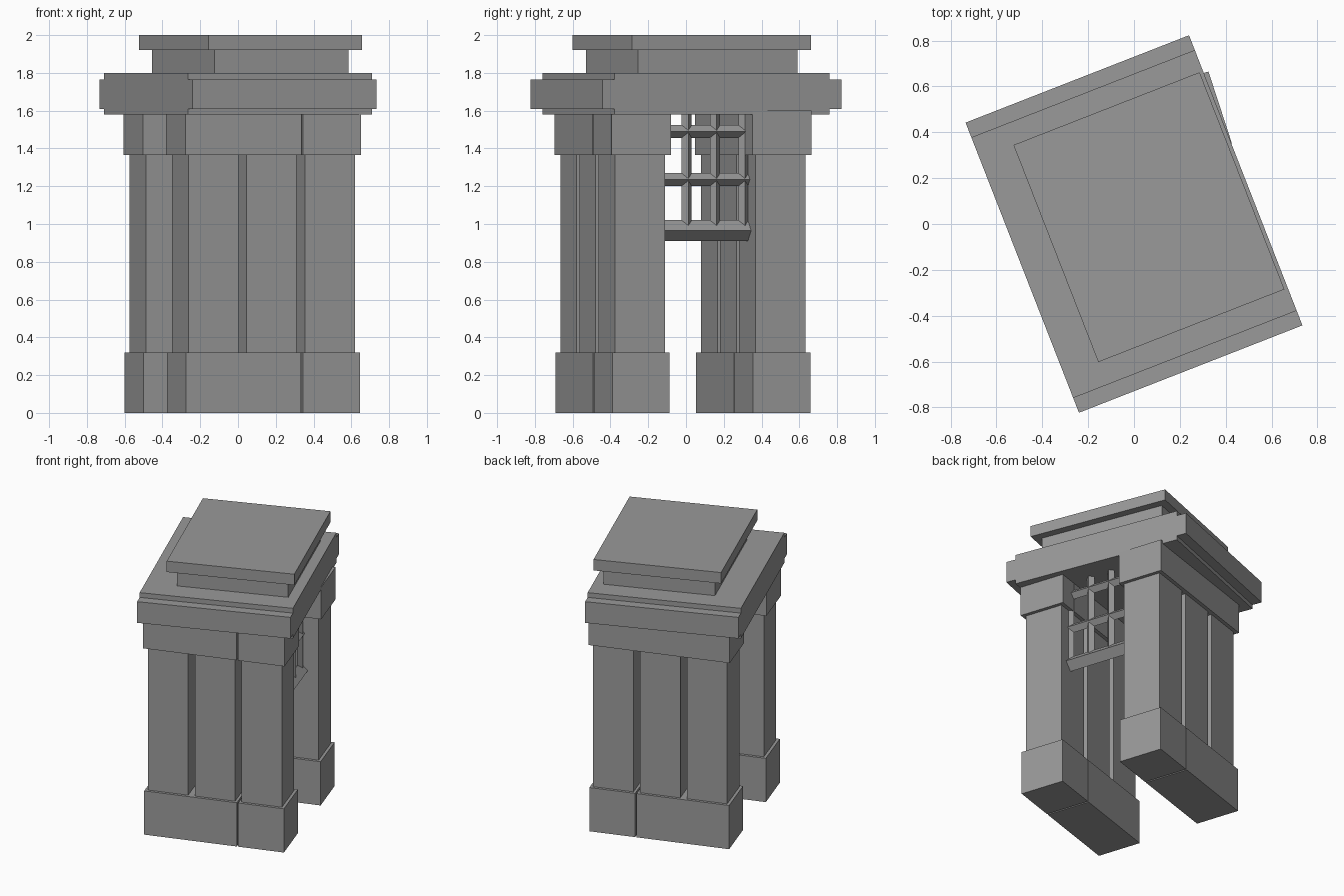
import bpy
import math
from mathutils import Matrix, Vector

old = bpy.data.objects.get("Cube")
if old:
    bpy.data.objects.remove(old, do_unlink=True)

stone = bpy.data.materials.new("grey_stone")
stone.use_nodes = True
GREY = (0.32, 0.32, 0.32, 1)
stone.diffuse_color = GREY
stone.node_tree.nodes["Principled BSDF"].inputs["Base Color"].default_value = GREY

ROOF_TURN = Matrix.Rotation(math.radians(21.35), 4, 'Z')
PIER_TURN = Matrix.Rotation(math.radians(18.1), 4, 'Z')


def block(name, lo, hi, turn, roll=None):
    """Box between two corners, optionally rolled 45 degrees, then turned about z."""
    lo, hi = Vector(lo), Vector(hi)
    bpy.ops.mesh.primitive_cube_add(size=1)
    ob = bpy.context.object
    ob.name = name
    spin = Matrix.Rotation(math.radians(45), 4, roll) if roll else Matrix()
    size = Matrix.Diagonal((*(hi - lo), 1))
    ob.data.transform(turn @ Matrix.Translation((lo + hi) / 2) @ spin @ size)
    ob.data.materials.append(stone)
    return ob


# Stepped roof: slab with a tongue along both long ends, neck and cap
block("roof_slab", (-.523, -.61, 1.58), (.523, .61, 1.8), ROOF_TURN)
block("roof_band", (-.523, -.679, 1.61), (.523, .679, 1.765), ROOF_TURN)
block("roof_neck", (-.309, -.449, 1.8), (.452, .457, 1.92), ROOF_TURN)
block("roof_cap", (-.364, -.504, 1.92), (.507, .512, 2), ROOF_TURN)


# Piers: split plinth, three square posts and a capital
def pier(side, u, v, split_top):
    post, gap, lip = .279, .046, .02
    length, depth = 3 * post + 2 * gap + 2 * lip, post + 2 * lip
    seam = u + lip + 2 * post + 1.5 * gap

    def course(name, z0, z1, grow, split):
        a, b = u - grow, u + length + grow
        spans = [(a, seam - .005), (seam + .005, b)] if split else [(a, b)]
        for i, (s, e) in enumerate(spans):
            block(f"{side}_{name}_{i + 1}", (s, v - grow, z0),
                  (e, v + depth + grow, z1), PIER_TURN)

    course("plinth", 0, .32, 0, True)
    course("capital", 1.365, 1.6, .005, split_top)
    for i in range(3):
        s = u + lip + i * (post + gap)
        block(f"{side}_post_{i + 1}", (s, v + lip, .31),
              (s + post, v + lip + post, 1.38), PIER_TURN)


pier("front", -.477, -.571, True)
pier("back", -.459, .207, False)

# Hanging gate of diamond-section bars between the piers
GATE_U = .36


def rail(name, z, r):
    h = r / math.sqrt(2)
    block(name, (GATE_U - h, -.285, z - h), (GATE_U + h, .235, z + h), PIER_TURN, 'Y')


rail("gate_bottom_rail", .965, .055)
for i, z in enumerate((1.235, 1.49)):
    rail(f"gate_rail_{i + 1}", z, .034)
for i in range(4):
    v, h = -.272 + i * .158, .02
    block(f"gate_bar_{i + 1}", (GATE_U - h, v - h, .97),
          (GATE_U + h, v + h, 1.6), PIER_TURN, 'Z')
